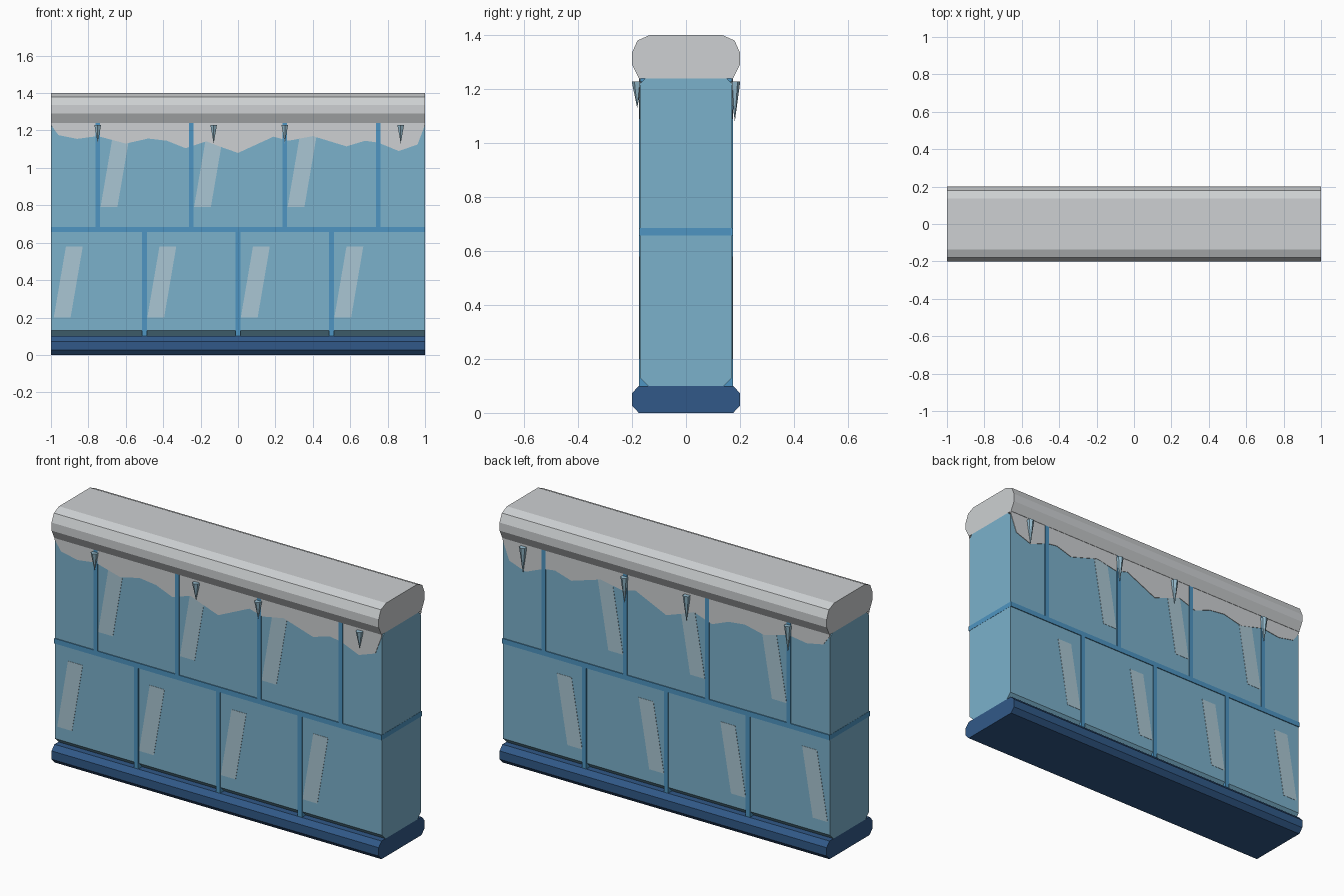
import bpy, bmesh, math
from mathutils import Matrix

if "Cube" in bpy.data.objects:
    bpy.data.objects.remove(bpy.data.objects["Cube"])


def lin(c):
    c /= 255
    return c / 12.92 if c <= 0.04045 else ((c + 0.055) / 1.055) ** 2.4


def material(name, r, g, b):
    m = bpy.data.materials.new(name)
    m.diffuse_color = (lin(r), lin(g), lin(b), 1)
    m.use_nodes = True
    m.node_tree.nodes["Principled BSDF"].inputs["Base Color"].default_value = m.diffuse_color
    return m


SNOW = material("snow", 205, 208, 210)
ICE = material("ice_blue", 123, 177, 203)
JOINT = material("joint_blue", 78, 149, 194)
BASE = material("deep_blue", 49, 89, 136)
SHINE = material("pale_shine", 170, 198, 211)
ICICLE = material("icicle_blue", 150, 188, 206)


def finish(name, bm, mat):
    bmesh.ops.recalc_face_normals(bm, faces=bm.faces)
    me = bpy.data.meshes.new(name)
    bm.to_mesh(me)
    bm.free()
    me.materials.append(mat)
    ob = bpy.data.objects.new(name, me)
    bpy.context.collection.objects.link(ob)
    return ob


def prism(bm, points, offset):
    """Extrude a closed outline along an offset vector."""
    face = bm.faces.new([bm.verts.new(p) for p in points])
    out = bmesh.ops.extrude_face_region(bm, geom=[face])["geom"]
    bmesh.ops.translate(bm, vec=offset,
                        verts=[v for v in out if isinstance(v, bmesh.types.BMVert)])


def beam(name, half, mat):
    """Long bar along x from half of a (y, z) profile, bottom to top."""
    bm = bmesh.new()
    ring = half + [(-y, z) for y, z in reversed(half)]
    prism(bm, [(-1, y, z) for y, z in ring], (2, 0, 0))
    return finish(name, bm, mat)


def box(name, x0, x1, y, z0, z1, mat):
    bm = bmesh.new()
    prism(bm, [(x0, -y, z0), (x1, -y, z0), (x1, -y, z1), (x0, -y, z1)], (0, 2 * y, 0))
    return finish(name, bm, mat)


# Main wall parts
beam("base_plinth", [(0.175, 0), (0.2, 0.027), (0.2, 0.073), (0.175, 0.1)], BASE)
beam("ice_wall", [(0.14, 0.1), (0.17, 0.13), (0.17, 1.22), (0.15, 1.24)], ICE)
beam("snow_cap", [(0.175, 1.24), (0.2, 1.29), (0.2, 1.335),
                  (0.18, 1.38), (0.135, 1.4)], SNOW)

# Joints between the blocks
box("course_joint", -1.001, 1.001, 0.175, 0.657, 0.685, JOINT)
for x in (-0.5, 0, 0.5):
    box("lower_joint", x - 0.0125, x + 0.0125, 0.175, 0.1, 0.66, JOINT)
for x in (-0.75, -0.25, 0.25, 0.75):
    box("upper_joint", x - 0.0125, x + 0.0125, 0.175, 0.68, 1.24, JOINT)

# Ragged snow edge, shines and icicles on both faces
EDGE = [(-1, 1.23), (-0.96, 1.175), (-0.86, 1.155), (-0.75, 1.17), (-0.6, 1.13),
        (-0.48, 1.157), (-0.38, 1.145), (-0.28, 1.105), (-0.17, 1.142), (-0.1, 1.115),
        (0, 1.08), (0.19, 1.167), (0.27, 1.145), (0.4, 1.17), (0.58, 1.115),
        (0.68, 1.145), (0.75, 1.135), (0.86, 1.09), (0.96, 1.125), (1, 1.23)]
for side, word, tip in ((-1, "front", 1.13), (1, "back", 1.08)):
    bm = bmesh.new()
    outline = EDGE + [(1, 1.24), (-1, 1.24)]
    prism(bm, [(x, side * 0.168, z) for x, z in outline], (0, side * 0.005, 0))
    finish(word + "_snow_drape", bm, SNOW)

    bm = bmesh.new()
    starts = [(-0.985 + 0.5 * i, 0.2) for i in range(4)]
    starts += [(-0.735 + 0.5 * i, 0.79) for i in range(3)]
    for x, z in starts:
        quad = [(x, z), (x + 0.09, z), (x + 0.155, z + 0.38), (x + 0.065, z + 0.38)]
        prism(bm, [(px, side * 0.168, pz) for px, pz in quad], (0, side * 0.0035, 0))
    finish(word + "_shines", bm, SHINE)

    bm = bmesh.new()
    for x in (-0.75, -0.13, 0.25, 0.87):
        bmesh.ops.create_cone(bm, cap_ends=True, segments=6, radius1=0, radius2=0.02,
                              depth=1.228 - tip,
                              matrix=Matrix.Translation((x, side * 0.181, (1.228 + tip) / 2)))
    bmesh.ops.remove_doubles(bm, verts=bm.verts, dist=0.0001)
    finish(word + "_icicles", bm, ICICLE)
